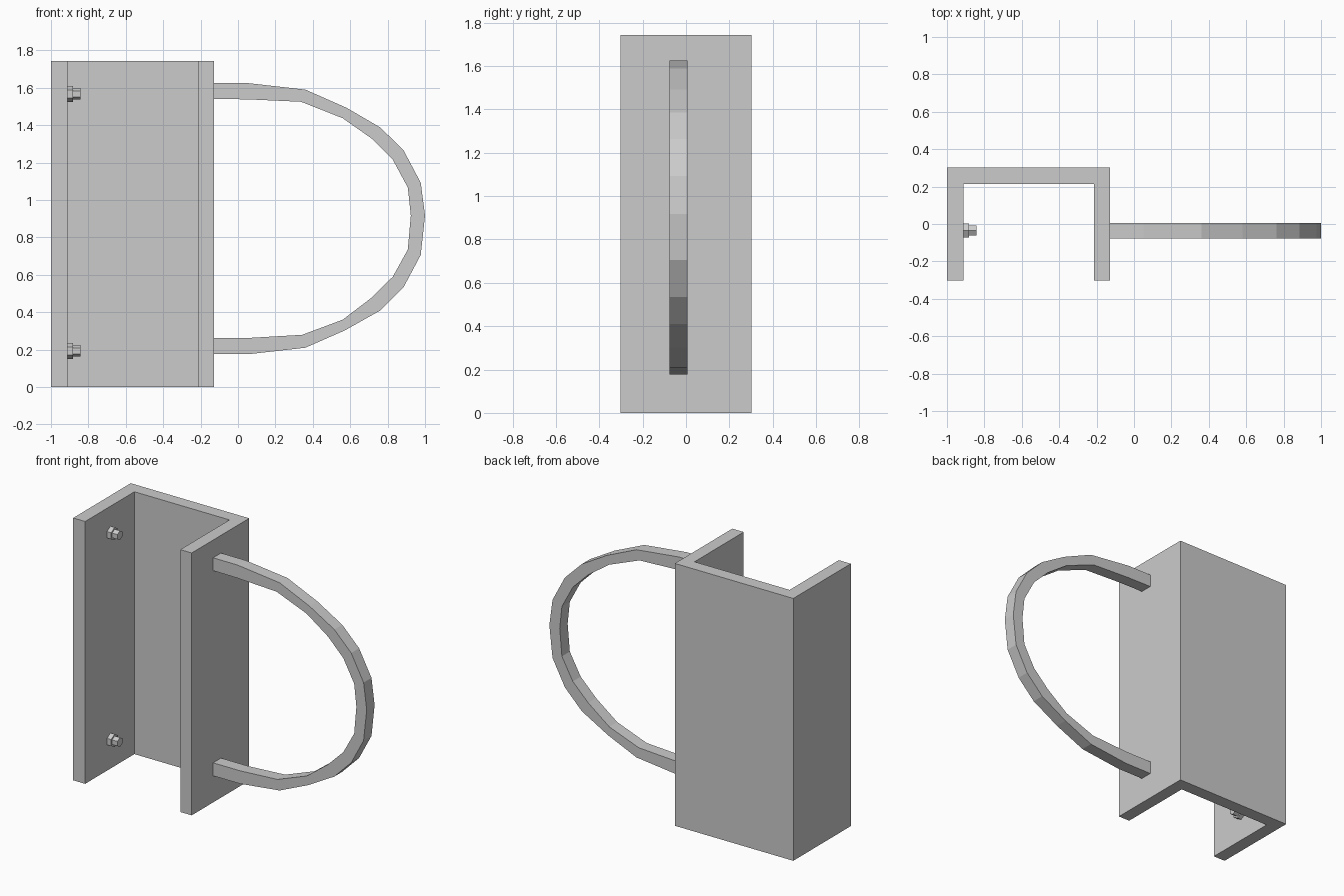
import bpy, bmesh
from math import pi
from mathutils import Matrix

if "Cube" in bpy.data.objects:
    bpy.data.objects.remove(bpy.data.objects["Cube"])


def make_object(name, bm):
    bmesh.ops.recalc_face_normals(bm, faces=bm.faces)
    mesh = bpy.data.meshes.new(name)
    bm.to_mesh(mesh)
    bm.free()
    obj = bpy.data.objects.new(name, mesh)
    bpy.context.collection.objects.link(obj)
    return obj


def extrude_plan(name, profile, height):
    """Flat xy outline raised from z = 0."""
    bm = bmesh.new()
    face = bm.faces.new([bm.verts.new((x, y, 0)) for x, y in profile])
    new = bmesh.ops.extrude_face_region(bm, geom=[face])["geom"]
    bmesh.ops.translate(bm, vec=(0, 0, height),
                        verts=[v for v in new if isinstance(v, bmesh.types.BMVert)])
    return make_object(name, bm)


def hex_prism(bm, radius, x0, x1, y, z):
    """Six-sided prism along x with a corner pointing up."""
    m = Matrix.Translation(((x0 + x1) / 2, y, z)) @ Matrix.Rotation(pi / 2, 4, 'Y') @ Matrix.Rotation(pi / 2, 4, 'Z')
    ring = bmesh.ops.create_cone(bm, cap_ends=True, segments=6, radius1=radius,
                                 radius2=radius, depth=x1 - x0)["verts"]
    # put a corner on the local x axis, which becomes z
    if abs(max(v.co.x for v in ring) - radius) < 1e-4:
        m = m @ Matrix.Rotation(pi / 2, 4, 'Z')
    bmesh.ops.transform(bm, matrix=m, verts=ring)


HEIGHT = 1.743

# Channel: left flange, plus back plate with right flange
extrude_plan("left_flange", [(-1, -0.302), (-0.912, -0.302), (-0.912, 0.215), (-1, 0.215)], HEIGHT)
extrude_plan("back_and_right_flange",
             [(-1, 0.215), (-0.213, 0.215), (-0.213, -0.302),
              (-0.129, -0.302), (-0.129, 0.302), (-1, 0.302)], HEIGHT)

# Bowed handle: outer and inner outline in xz, given a square section
outer = [(-0.129, 1.625), (0.05, 1.625), (0.36, 1.59), (0.58, 1.493), (0.762, 1.387),
         (0.886, 1.264), (0.977, 1.092), (1.0, 0.917), (0.977, 0.706), (0.886, 0.535),
         (0.762, 0.41), (0.57, 0.302), (0.36, 0.21), (0.07, 0.177), (-0.129, 0.177)]
inner = [(-0.129, 1.54), (0.05, 1.538), (0.337, 1.525), (0.56, 1.437), (0.715, 1.328),
         (0.828, 1.215), (0.908, 1.066), (0.924, 0.917), (0.908, 0.735), (0.828, 0.59),
         (0.715, 0.478), (0.56, 0.36), (0.343, 0.279), (0.07, 0.263), (-0.129, 0.263)]
bm = bmesh.new()
Y0, Y1 = -0.077, 0.006
rings = [[bm.verts.new(c) for c in ((ox, Y0, oz), (ox, Y1, oz), (ix, Y1, iz), (ix, Y0, iz))]
         for (ox, oz), (ix, iz) in zip(outer, inner)]
for a, b in zip(rings, rings[1:]):
    for i in range(4):
        j = (i + 1) % 4
        bm.faces.new((a[i], a[j], b[j], b[i]))
bm.faces.new(rings[0])
bm.faces.new(rings[-1])
make_object("handle", bm)

# Mounting bolts on the inside of the left flange: nut and stud end
for name, z in (("upper_bolt", 1.567), ("lower_bolt", 0.193)):
    bm = bmesh.new()
    hex_prism(bm, 0.043, -0.914, -0.882, -0.035, z)
    hex_prism(bm, 0.031, -0.882, -0.843, -0.035, z)
    make_object(name, bm)
